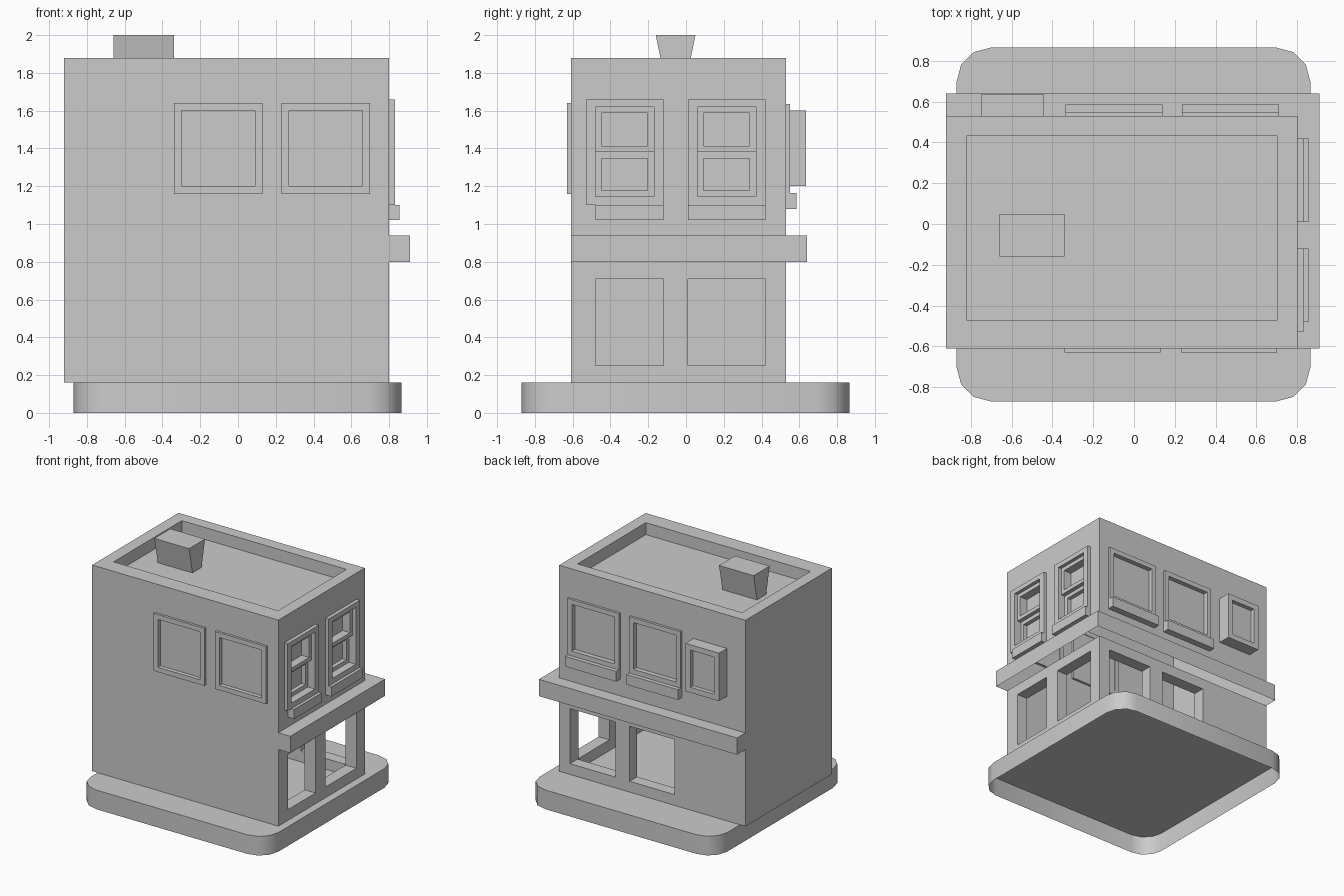
import bpy, bmesh, math
from mathutils import Vector

if "Cube" in bpy.data.objects:
    bpy.data.objects.remove(bpy.data.objects["Cube"])


def finish(name, bm, sheet=False):
    bmesh.ops.remove_doubles(bm, verts=bm.verts, dist=1e-5)
    bm.normal_update()
    if sheet:  # open sheets face away from the building centre
        for f in bm.faces:
            if f.normal.dot(f.calc_center_median() - Vector((0, 0, 0.5))) < 0:
                f.normal_flip()
    else:
        bmesh.ops.recalc_face_normals(bm, faces=bm.faces)
    me = bpy.data.meshes.new(name)
    bm.to_mesh(me)
    bm.free()
    ob = bpy.data.objects.new(name, me)
    bpy.context.collection.objects.link(ob)
    return ob


def panel(name, axis, u, v, a, b=None, holes=()):
    """Rectangle u x v across an axis from depth a to b, with rectangular holes."""
    us = sorted({*u, *(x for h in holes for x in h[0])})
    vs = sorted({*v, *(x for h in holes for x in h[1])})

    def co(p, q, d):
        return {'x': (d, p, q), 'y': (p, d, q), 'z': (p, q, d)}[axis]

    def is_solid(i, j):
        if not (0 <= i < len(us) - 1 and 0 <= j < len(vs) - 1):
            return False
        cu, cv = (us[i] + us[i + 1]) / 2, (vs[j] + vs[j + 1]) / 2
        return not any(h[0][0] < cu < h[0][1] and h[1][0] < cv < h[1][1] for h in holes)

    bm = bmesh.new()

    def quad(*pts):
        bm.faces.new([bm.verts.new(p) for p in pts])

    for i in range(len(us) - 1):
        for j in range(len(vs) - 1):
            if not is_solid(i, j):
                continue
            c = [(us[i], vs[j]), (us[i + 1], vs[j]), (us[i + 1], vs[j + 1]), (us[i], vs[j + 1])]
            quad(*[co(*p, a) for p in c])
            if b is None:
                continue
            quad(*[co(*p, b) for p in c])
            for k, (di, dj) in enumerate(((0, -1), (1, 0), (0, 1), (-1, 0))):
                if not is_solid(i + di, j + dj):
                    p, q = c[k], c[(k + 1) % 4]
                    quad(co(*p, a), co(*q, a), co(*q, b), co(*p, b))
    return finish(name, bm, b is None)


# Main dimensions
X0, X1, Y0, Y1 = -0.92, 0.80, -0.61, 0.53
FLOOR, LEDGE0, LEDGE1, ROOF, TOP = 0.16, 0.80, 0.94, 1.78, 1.88

# Rounded base, open underneath
bm = bmesh.new()
ring = []
for k, (cx, cy) in enumerate(((0.695, 0.695), (-0.70, 0.695), (-0.70, -0.70), (0.695, -0.70))):
    for s in range(4):
        t = math.pi / 2 * (k + s / 3)
        ring.append((cx + 0.17 * math.cos(t), cy + 0.17 * math.sin(t)))
low = [bm.verts.new((x, y, 0)) for x, y in ring]
high = [bm.verts.new((x, y, FLOOR)) for x, y in ring]
bm.faces.new(high)
for i in range(len(ring)):
    j = (i + 1) % len(ring)
    bm.faces.new((low[i], low[j], high[j], high[i]))
base = finish("base", bm)
bpy.context.view_layer.objects.active = base
base.select_set(True)
bpy.ops.object.shade_smooth_by_angle(angle=math.radians(40))

# Plain side walls
side_windows = [((-0.34, 0.13), (1.16, 1.64)), ((0.23, 0.70), (1.16, 1.64))]
panel("left_wall", 'x', (Y0, Y1), (FLOOR, ROOF), X0)
panel("front_wall", 'y', (X0, X1), (FLOOR, ROOF), Y0, holes=side_windows)

# Upper walls with window openings
street_windows = [((-0.53, -0.12), (1.10, 1.66)), ((0.01, 0.42), (1.10, 1.66))]
back_windows = [((-0.335, 0.14), (1.165, 1.635)), ((0.235, 0.71), (1.165, 1.635))]
panel("right_upper_wall", 'x', (Y0, Y1), (LEDGE1, ROOF), X1, holes=street_windows)
panel("back_upper_wall", 'y', (X0, X1), (LEDGE1, ROOF), Y1, holes=back_windows)

# Thick ground floor walls with shop openings
shop_z = (0.25, 0.71)
panel("right_shop_wall", 'x', (Y0, Y1), (FLOOR, LEDGE0), X1, X1 - 0.10,
      [((-0.48, -0.12), shop_z), ((0.01, 0.42), shop_z)])
panel("back_shop_wall", 'y', (X0, X1), (FLOOR, LEDGE0), Y1, Y1 - 0.10,
      [((0.28, 0.71), shop_z), ((-0.265, 0.15), shop_z)])

# L-shaped ledge, hollow underneath
bm = bmesh.new()
path = [(X1, Y0), (0.91, Y0), (0.91, 0.64), (X0, 0.64), (X0, Y1), (X1, Y1)]
bm.faces.new([bm.verts.new((x, y, LEDGE1)) for x, y in path])
for (xa, ya), (xb, yb) in zip(path[:4], path[1:5]):
    bm.faces.new([bm.verts.new(p) for p in ((xa, ya, LEDGE0), (xb, yb, LEDGE0),
                                            (xb, yb, LEDGE1), (xa, ya, LEDGE1))])
finish("ledge", bm)

# Roof with parapet
inner = ((-0.82, 0.70), (-0.47, 0.43))
panel("parapet", 'z', (X0, X1), (Y0, Y1), ROOF, TOP, [inner])
panel("roof", 'z', *inner, ROOF)

# Chimney, wider at the top
bm = bmesh.new()
prof = [(-0.115, ROOF), (0.005, ROOF), (0.05, 2.0), (-0.16, 2.0)]
f = bm.faces.new([bm.verts.new((-0.66, y, z)) for y, z in prof])
g = bm.faces.new([bm.verts.new((-0.34, y, z)) for y, z in prof])
for i in range(4):
    j = (i + 1) % 4
    bm.faces.new((f.verts[i], f.verts[j], g.verts[j], g.verts[i]))
finish("chimney", bm)


def grow(rect, d):
    return tuple((lo - d, hi + d) for lo, hi in rect)


# Front and back picture windows
for n, w in enumerate(side_windows):
    panel(f"front_window_frame_{n}", 'y', *w, -0.63, -0.59, [grow(w, -0.04)])
    panel(f"front_window_pane_{n}", 'y', *w, -0.595)
for n, w in enumerate(back_windows):
    panel(f"back_window_frame_{n}", 'y', *w, 0.55, 0.50, [grow(w, -0.04)])
    panel(f"back_window_pane_{n}", 'y', *w, 0.51)
    panel(f"back_sill_{n}", 'y', w[0], (1.08, 1.165), 0.585, Y1)

# Boxed small window at the back
box = ((-0.75, -0.44), (1.20, 1.60))
panel("box_window", 'y', *box, 0.635, Y1, [grow(box, -0.045)])
panel("box_window_pane", 'y', *box, 0.60)

# Sash windows on the right
for n, w in enumerate(street_windows):
    c = w[0][0] + 0.205
    y = (c - 0.155, c + 0.155)
    panel(f"sash_window_frame_{n}", 'x', *w, 0.83, 0.71, [(y, (1.145, 1.62))])
    for part, z, x in (("upper", (1.38, 1.62), 0.80), ("lower", (1.145, 1.38), 0.765)):
        panel(f"{part}_sash_{n}", 'x', y, z, x, 0.72, [grow((y, z), -0.033)])
    panel(f"sash_glass_{n}", 'x', y, (1.145, 1.62), 0.73)
    panel(f"right_sill_{n}", 'x', ((-0.48, -0.12), (0.01, 0.42))[n], (1.02, 1.10), 0.855, X1)
